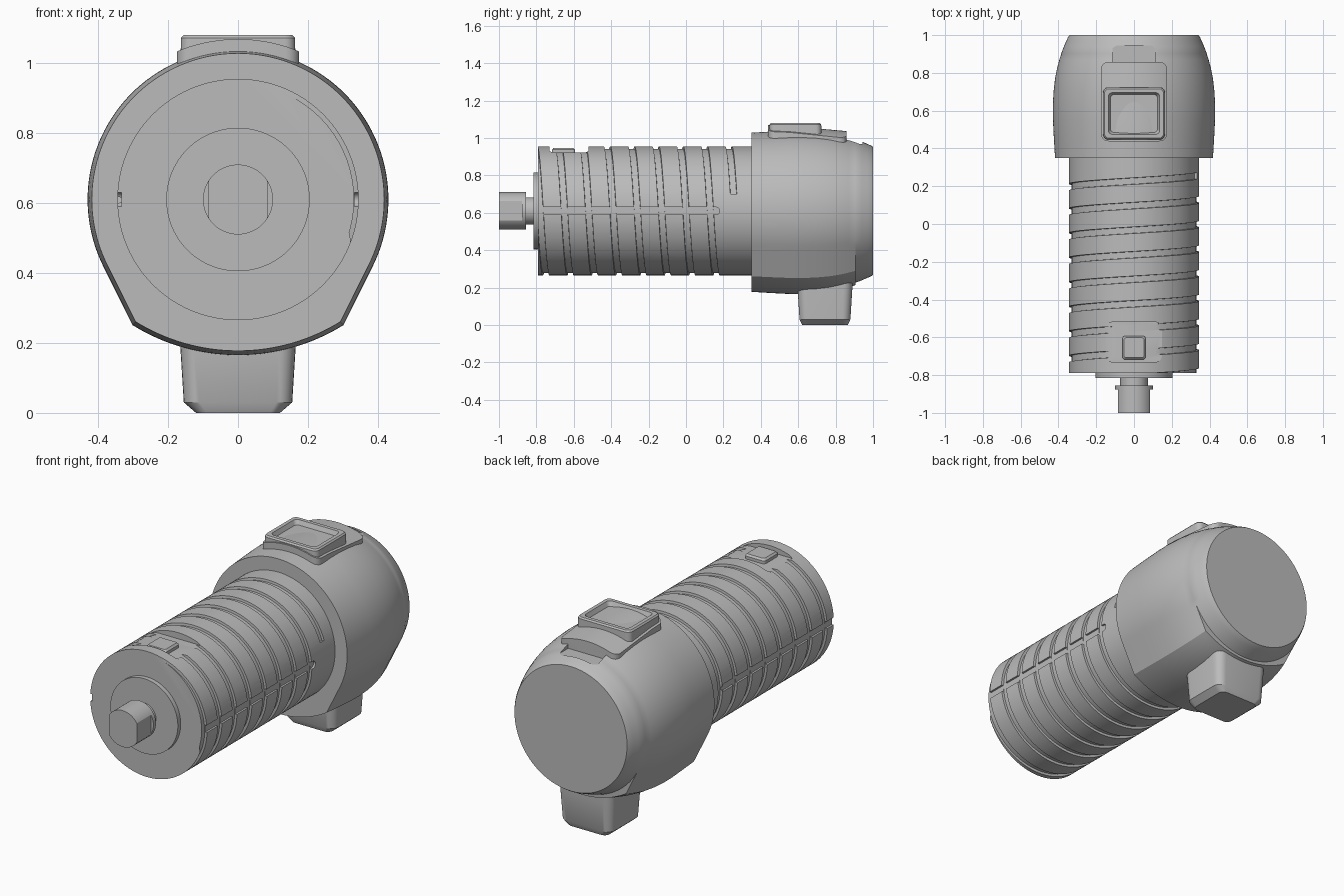
import bpy, bmesh
from math import sin, cos, sqrt, pi, radians, tau

if "Cube" in bpy.data.objects:
    bpy.data.objects.remove(bpy.data.objects["Cube"], do_unlink=True)

AXIS = 0.61      # height of the main axis
BARREL = 0.345   # barrel radius
PITCH = 0.13     # helical groove pitch

grey = bpy.data.materials.new("plain grey")
grey.use_nodes = True
colour = (0.5, 0.5, 0.5, 1)
grey.diffuse_color = colour
grey.node_tree.nodes["Principled BSDF"].inputs["Base Color"].default_value = colour


def loft(name, rings):
    """Skin a row of equal closed rings and cap both ends."""
    bm = bmesh.new()
    rows = [[bm.verts.new(p) for p in ring] for ring in rings]
    n = len(rows[0])
    for a, b in zip(rows, rows[1:]):
        for i in range(n):
            j = (i + 1) % n
            bm.faces.new((a[i], a[j], b[j], b[i]))
    bm.faces.new(rows[0])
    bm.faces.new(rows[-1])
    bmesh.ops.recalc_face_normals(bm, faces=bm.faces)
    mesh = bpy.data.meshes.new(name)
    bm.to_mesh(mesh)
    bm.free()
    mesh.materials.append(grey)
    obj = bpy.data.objects.new(name, mesh)
    bpy.context.collection.objects.link(obj)
    return obj


def lathe(name, profile, n=96):
    """Turn (y, radius) pairs around the main axis."""
    return loft(name, [[(r * cos(tau * i / n), y, AXIS + r * sin(tau * i / n))
                        for i in range(n)] for y, r in profile])


def rounded(hw, hh, rad, steps=6):
    """Rounded rectangle outline centred on the origin."""
    pts = []
    for q, (sx, sy) in enumerate([(1, 1), (-1, 1), (-1, -1), (1, -1)]):
        for k in range(steps + 1):
            a = (q + k / steps) * pi / 2
            pts.append((sx * (hw - rad) + rad * cos(a), sy * (hh - rad) + rad * sin(a)))
    return pts


def pad(name, cy, layers):
    """Stack rounded rectangles given as (z, half x, half y, corner radius)."""
    return loft(name, [[(x, cy + y, z) for x, y in rounded(hw, hh, rad)]
                       for z, hw, hh, rad in layers])


def combine(obj, tool, operation="DIFFERENCE"):
    mod = obj.modifiers.new("cut", "BOOLEAN")
    mod.operation = operation
    mod.solver = "EXACT"
    mod.object = tool
    bpy.context.view_layer.objects.active = obj
    bpy.ops.object.modifier_apply(modifier=mod.name)
    bpy.data.objects.remove(tool, do_unlink=True)


# Barrel with a helical groove
barrel = lathe("barrel", [(-0.79, BARREL), (0.37, BARREL)])
rings = []
steps = 72
for i in range(int(-0.35 * steps), int(7.97 * steps) + 1):
    turn = i / steps
    a, y = -tau * turn, -0.78 + PITCH * turn
    rings.append([(r * cos(a), y + d, AXIS + r * sin(a))
                  for r, d in [(0.332, -0.016), (0.332, 0.016), (0.375, 0.021), (0.375, -0.021)]])
combine(barrel, loft("groove_cutter", rings))

# Straight side slots with a rounded end
for side in (-1, 1):
    combine(barrel, loft("slot_cutter", [[(side * x, -0.335 + y, AXIS + z)
                                          for y, z in rounded(0.515, 0.02, 0.0199)]
                                         for x in (0.3335, 0.4)]))

# Flat seat for the latch button on the barrel
combine(barrel, pad("seat_cutter", -0.625, [(0.921, 0.147, 0.105, 0.03), (1.1, 0.147, 0.105, 0.03)]))
pad("latch_button", -0.655, [(0.9, 0.062, 0.062, 0.015), (0.937, 0.062, 0.062, 0.015),
                             (0.947, 0.053, 0.053, 0.012)])

# Front disc, neck and drive knob with two flats
lathe("front_disc", [(-0.815, 0.205), (-0.78, 0.205)])
lathe("neck", [(-0.87, 0.073), (-0.8, 0.073)], 64)
knob = lathe("drive_knob", [(-1.0, 0.1), (-0.855, 0.1)], 64)
for side in (-1, 1):
    combine(knob, loft("flat_cutter", [[(side * x, y, AXIS + z) for y, z in
                                        [(-1.1, -0.2), (-0.877, -0.2), (-0.877, 0.2), (-1.1, 0.2)]]
                                       for x in (0.085, 0.2)]))


# Head: round above, broad shallow keel below
def head_radius(a, r, keel):
    down = abs((a + pi / 2 + pi) % tau - pi)      # angle away from straight down
    corner, tangent = radians(40), radians(63.5)
    if not keel or down > tangent:
        return r
    if down > corner + 1e-6:
        return r / cos(tangent - down)
    c, big = 0.295 * r, 1.33 * r
    return -c * cos(down) + sqrt(big ** 2 - (c * sin(down)) ** 2)


def head_ring(y, r, keel, n=144):
    ring = []
    for i in range(n):
        a = tau * i / n
        d = head_radius(a, r, keel)
        ring.append((d * cos(a), y, AXIS + d * sin(a)))
    return ring


keel_part = [(0.35, 0.418), (0.45, 0.424), (0.55, 0.429), (0.62, 0.43), (0.7, 0.426),
             (0.77, 0.418), (0.83, 0.406), (0.87, 0.395), (0.905, 0.384)]
round_part = [(0.906, 0.384), (0.94, 0.371), (0.97, 0.358), (0.99, 0.349), (1.0, 0.342)]
head = loft("head", [head_ring(y, r, True) for y, r in keel_part]
            + [head_ring(y, r, False) for y, r in round_part])

# Shallow channel behind the top plate
combine(head, loft("channel_cutter", [[(x, y, z) for x, z in
                                       [(-0.115, 0.967), (0.115, 0.967), (0.115, 1.2), (-0.115, 1.2)]]
                                      for y in (0.8, 0.945)]))

# Curved plate on top of the head
plate = pad("top_plate", 0.648, [(0.93, 0.175, 0.21, 0.04), (1.15, 0.175, 0.21, 0.04)])
combine(plate, lathe("plate_shape", [(0.3, 0.463), (0.55, 0.455), (0.95, 0.418)], 144), "INTERSECT")

# Dished switch on the plate
switch = pad("top_switch", 0.585, [(0.98, 0.165, 0.14, 0.03), (1.072, 0.163, 0.138, 0.03),
                                   (1.08, 0.156, 0.131, 0.025)])
combine(switch, pad("dish_cutter", 0.585, [(1.056, 0.125, 0.1, 0.02), (1.1, 0.145, 0.12, 0.025)]))

# Foot under the head
pad("foot", 0.743, [(0.3, 0.168, 0.149, 0.05), (0.19, 0.165, 0.146, 0.05),
                    (0.03, 0.155, 0.136, 0.045), (0.0, 0.12, 0.122, 0.03)])

# Smooth shading with sharp edges kept
bpy.ops.object.select_all(action="DESELECT")
for obj in bpy.context.collection.objects:
    if obj.type == "MESH":
        obj.select_set(True)
        bpy.context.view_layer.objects.active = obj
bpy.ops.object.shade_smooth_by_angle(angle=radians(25))
